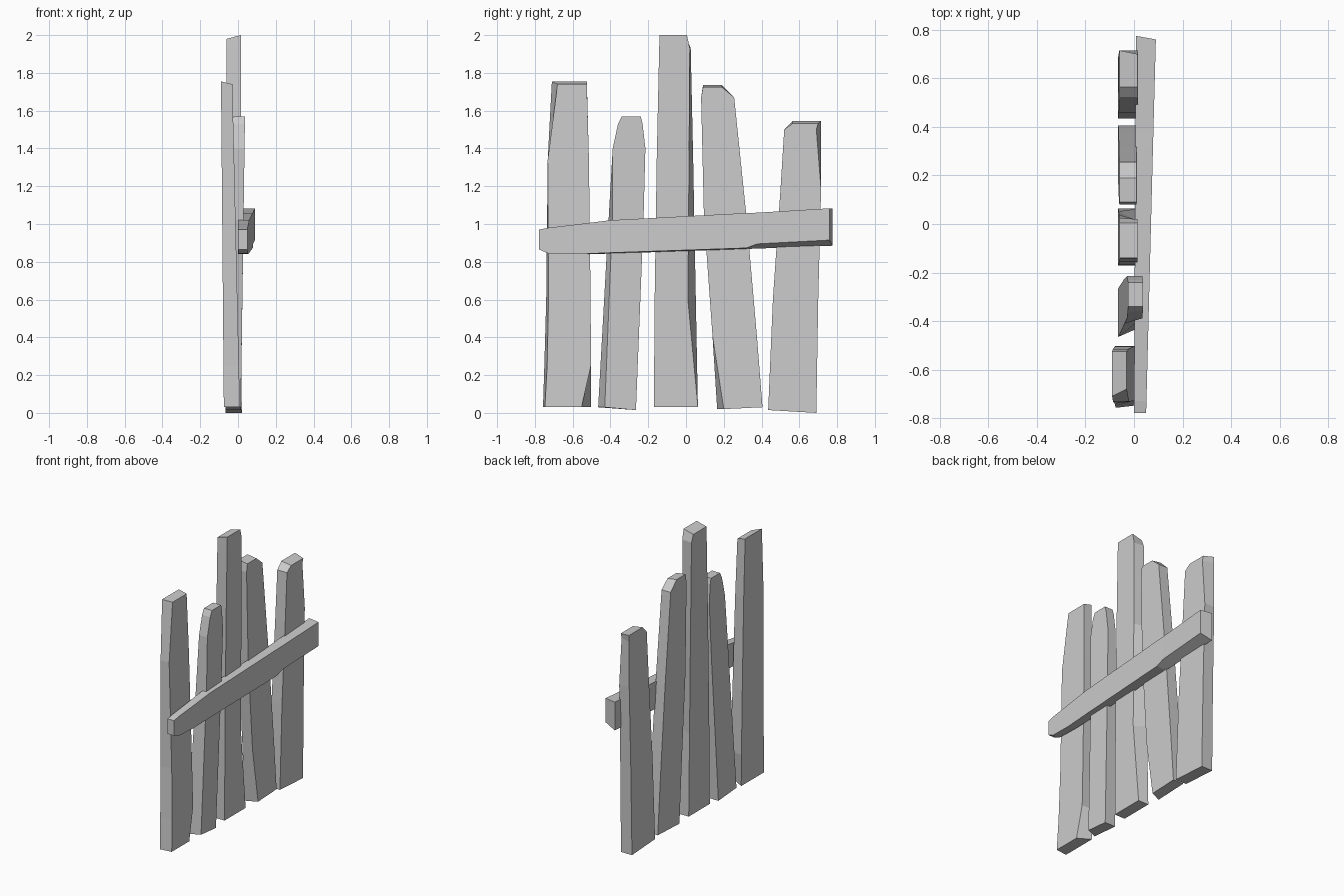
import bpy
import bmesh

default_cube = bpy.data.objects.get("Cube")
if default_cube:
    bpy.data.objects.remove(default_cube, do_unlink=True)

# Single weathered grey for all the boards
grey = bpy.data.materials.new("plain grey")
grey.use_nodes = True
colour = (0.6, 0.6, 0.6, 1)
grey.diffuse_color = colour
grey.node_tree.nodes["Principled BSDF"].inputs["Base Color"].default_value = colour


# Rough-cut board lofted through rectangular sections
# Row: position along, low edge, high edge, low and high front insets
# foot slants the first end, crown shifts the last end's front edge
def board(name, rows, back, front, foot=0, crown=0, upright=True):
    bm = bmesh.new()
    rings = []
    start, end = rows[0][0], rows[-1][0]
    for row in rows:
        along, low, high, low_inset, high_inset = row
        blend = (along - start) / (end - start)
        rear = back[0] + (back[1] - back[0]) * blend
        face = front[0] + (front[1] - front[0]) * blend
        slant = foot if row is rows[0] else 0
        lift = crown if row is rows[-1] else 0
        corners = [
            (rear, low, along),
            (face, low + low_inset, along + lift),
            (face, high - high_inset, along + slant + lift),
            (rear, high, along + slant),
        ]
        if not upright:
            corners = [(x, t, across) for x, across, t in corners]
        rings.append([bm.verts.new(corner) for corner in corners])

    # Side walls, then the two end caps
    for lower, upper in zip(rings, rings[1:]):
        for i in range(len(lower)):
            j = (i + 1) % len(lower)
            bm.faces.new((lower[i], lower[j], upper[j], upper[i]))
    bm.faces.new(rings[0])
    bm.faces.new(rings[-1])
    bmesh.ops.recalc_face_normals(bm, faces=bm.faces)

    mesh = bpy.data.meshes.new(name)
    bm.to_mesh(mesh)
    bm.free()
    mesh.materials.append(grey)
    obj = bpy.data.objects.new(name, mesh)
    bpy.context.collection.objects.link(obj)


# Upright pickets, from the front end to the back end
board("first_picket", [
    (.03, -.757, -.503, .01, .05),
    (.25, -.75, -.503, .015, 0),
    (.6, -.74, -.505, .012, 0),
    (1.34, -.732, -.514, 0, 0),
    (1.755, -.71, -.525, .03, 0),
], back=(-.075, -.09), front=(.01, -.03), crown=-.015)

board("second_picket", [
    (.03, -.465, -.265, .035, 0),
    (1.02, -.41, -.225, .02, 0),
    (1.4, -.388, -.215, 0, 0),
    (1.53, -.36, -.23, 0, 0),
    (1.57, -.34, -.24, 0, 0),
], back=(-.065, -.025), front=(.015, .037), foot=-.015)

board("middle_picket", [
    (.03, -.17, .063, 0, 0),
    (.6, -.166, .052, 0, .042),
    (1.34, -.155, .038, 0, .022),
    (1.93, -.142, .025, 0, .005),
    (1.98, -.14, .005, 0, 0),
], back=(-.065, -.06), front=(.015, .015), crown=.02)

board("fourth_picket", [
    (.02, .165, .405, .035, 0),
    (.41, .14, .375, 0, 0),
    (1.04, .095, .32, 0, 0),
    (1.67, .08, .255, 0, 0),
    (1.735, .09, .19, 0, 0),
], back=(-.065, -.06), front=(.015, .01), foot=.01, crown=-.01)

board("last_picket", [
    (.015, .435, .69, 0, 0),
    (.6, .46, .7, 0, 0),
    (1.18, .5, .715, 0, 0),
    (1.5, .52, .715, 0, .025),
    (1.545, .565, .715, 0, .015),
], back=(-.065, -.06), front=(.02, .015), foot=-.015, crown=-.012)

# Sloping cross rail nailed over the pickets
board("cross_rail", [
    (-.778, .865, .97, 0, 0),
    (-.73, .845, .98, 0, 0),
    (-.577, .84, .998, 0, 0),
    (-.4, .843, 1.02, .005, 0),
    (.32, .868, 1.058, .005, 0),
    (.38, .87, 1.06, .025, 0),
    (.775, .885, 1.083, .03, 0),
], back=(0, .008), front=(.05, .09), crown=-.015, upright=False)
